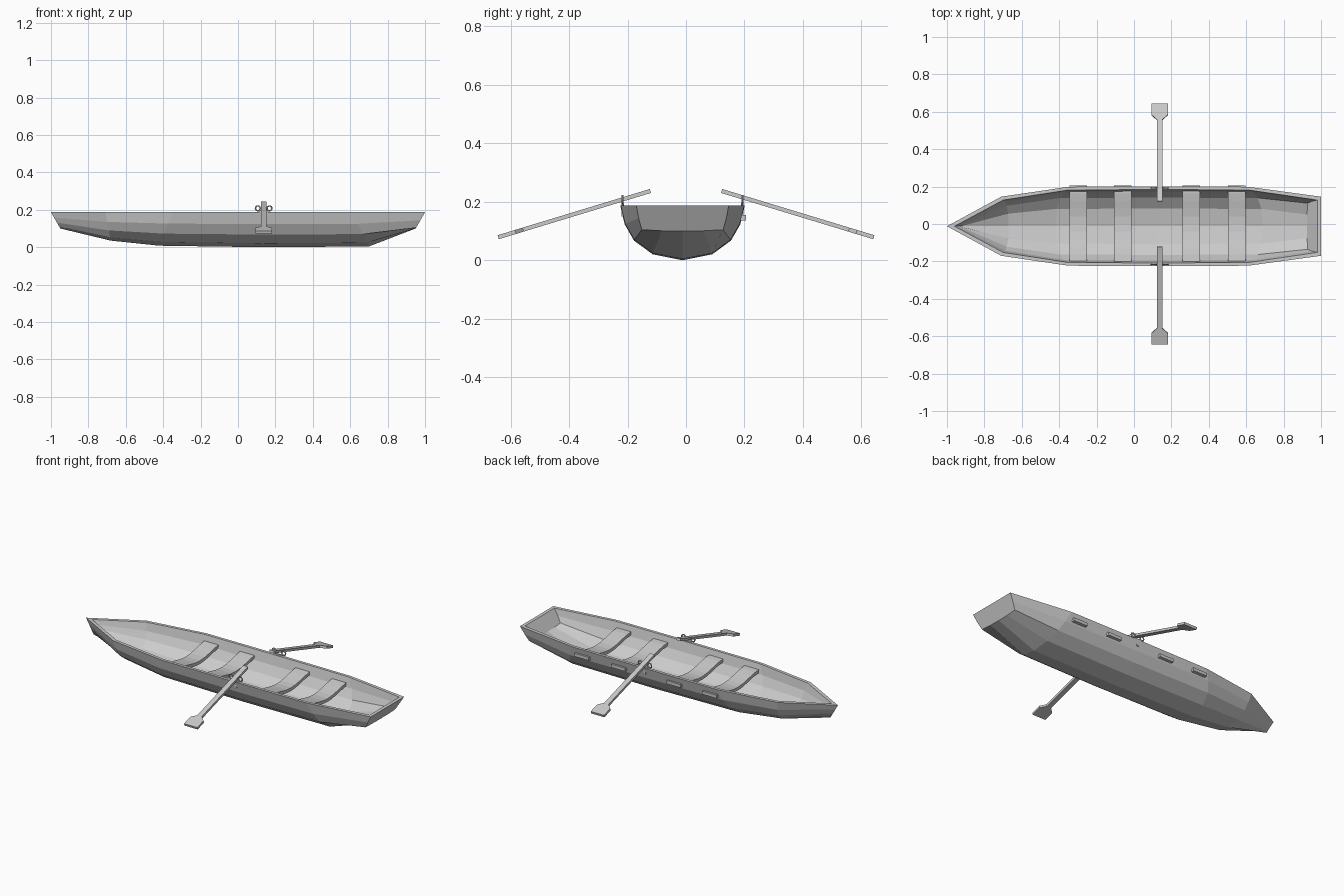
import bpy, bmesh, math
from mathutils import Vector

if "Cube" in bpy.data.objects:
    bpy.data.objects.remove(bpy.data.objects["Cube"])

CY, RIM = -0.012, 0.187     # hull centre line and rim height


def make(name, bm):
    bmesh.ops.remove_doubles(bm, verts=bm.verts, dist=1e-5)
    bmesh.ops.recalc_face_normals(bm, faces=bm.faces)
    me = bpy.data.meshes.new(name)
    bm.to_mesh(me)
    bm.free()
    ob = bpy.data.objects.new(name, me)
    bpy.context.collection.objects.link(ob)
    return ob


def prism(name, profile, place, lo, hi):
    """Extrude a flat outline between lo and hi; place maps (u, v, w) to 3D."""
    bm = bmesh.new()
    a = [bm.verts.new(place(u, v, lo)) for u, v in profile]
    b = [bm.verts.new(place(u, v, hi)) for u, v in profile]
    bm.faces.new(a)
    bm.faces.new(b[::-1])
    for i in range(len(a)):
        j = (i + 1) % len(a)
        bm.faces.new((a[i], a[j], b[j], b[i]))
    return make(name, bm)


# Hull: half sections as (width fraction, height fraction), from rim to keel
ROUND = [(1, 1), (.93, .66), (.78, .36), (.48, .11), (0, 0)]
FLAT = [(1, 1), (.95, .5), (.88, .05), (.45, .01), (0, 0)]
# Stations: x at rim, x at keel, half width, keel height, section
OUTER = [(-1, -.95, 0, .10, ROUND), (-.71, -.68, .158, .035, ROUND),
         (-.35, -.42, .211, .008, ROUND), (.13, .13, .213, 0, ROUND),
         (.61, .70, .211, .004, ROUND), (1, .95, .158, .10, FLAT)]
INNER = [(-.96, -.92, 0, .115, ROUND), (-.70, -.67, .140, .050, ROUND),
         (-.35, -.42, .194, .022, ROUND), (.13, .13, .196, .015, ROUND),
         (.61, .69, .194, .019, ROUND), (.98, .925, .140, .115, FLAT)]


def skin(bm, stations):
    rows = []
    for xt, xb, w, k, sec in stations:
        half = [(xb + (xt - xb) * h, w * f, k + (RIM - k) * h) for f, h in sec]
        full = [(x, -y, z) for x, y, z in half] + half[-2::-1]
        rows.append([bm.verts.new((x, y + CY, z)) for x, y, z in full])
    for r, s in zip(rows, rows[1:]):
        for i in range(len(r) - 1):
            bm.faces.new((r[i], r[i + 1], s[i + 1], s[i]))
    bm.faces.new(rows[-1])      # transom
    return rows


bm = bmesh.new()
out, inn = skin(bm, OUTER), skin(bm, INNER)
for side in (0, -1):            # rim along both sides
    for i in range(len(out) - 1):
        bm.faces.new((out[i][side], out[i + 1][side], inn[i + 1][side], inn[i][side]))
bm.faces.new((out[-1][0], out[-1][-1], inn[-1][-1], inn[-1][0]))
make("hull", bm)

# Seats: sagging planks whose back ends poke through the hull side
for n, x in enumerate((-.298, -.06, .307, .55)):
    N = 10
    ys = [-.205 + .41 * i / N for i in range(N + 1)]
    sag = [.155 - .03 * math.sin(math.pi * i / N) ** 2 for i in range(N + 1)]
    line = list(zip(ys, sag))
    outline = line + [(y, z - .019) for y, z in reversed(line)]
    prism(f"seat_{n + 1}", outline, lambda u, v, w: (w, u, v), x - .047, x + .047)

# Oars and oarlocks on both sides
OX = .137
OAR = [(0, .015), (.455, .015), (.482, .044), (.544, .044)]
for side, tag in ((1, "back"), (-1, "front")):
    start = Vector((OX, side * .122, .237))
    along = Vector((0, side * .52, -.158)).normalized()
    up = Vector((0, side * .158, .52)).normalized()
    outline = OAR + [(d, -w) for d, w in reversed(OAR)]
    prism(f"{tag}_oar", outline,
          lambda u, v, w: start + along * u + up * w + Vector((v, 0, 0)), -.007, .007)

    ly = CY + side * .205
    for dx in (-.031, .031):    # rings either side of the shaft
        bpy.ops.mesh.primitive_torus_add(major_segments=10, minor_segments=6,
            major_radius=.013, minor_radius=.004,
            location=(OX + dx, ly, .208), rotation=(math.pi / 2, 0, 0))
        bpy.context.object.name = f"{tag}_oarlock_ring"
    cradle = [(-.03, .195), (.03, .195), (.02, .188), (.007, .186),
              (.007, .15), (-.007, .15), (-.007, .186), (-.02, .188)]
    prism(f"{tag}_oarlock", cradle, lambda u, v, w: (OX + u, ly + w, v), -.004, .004)
